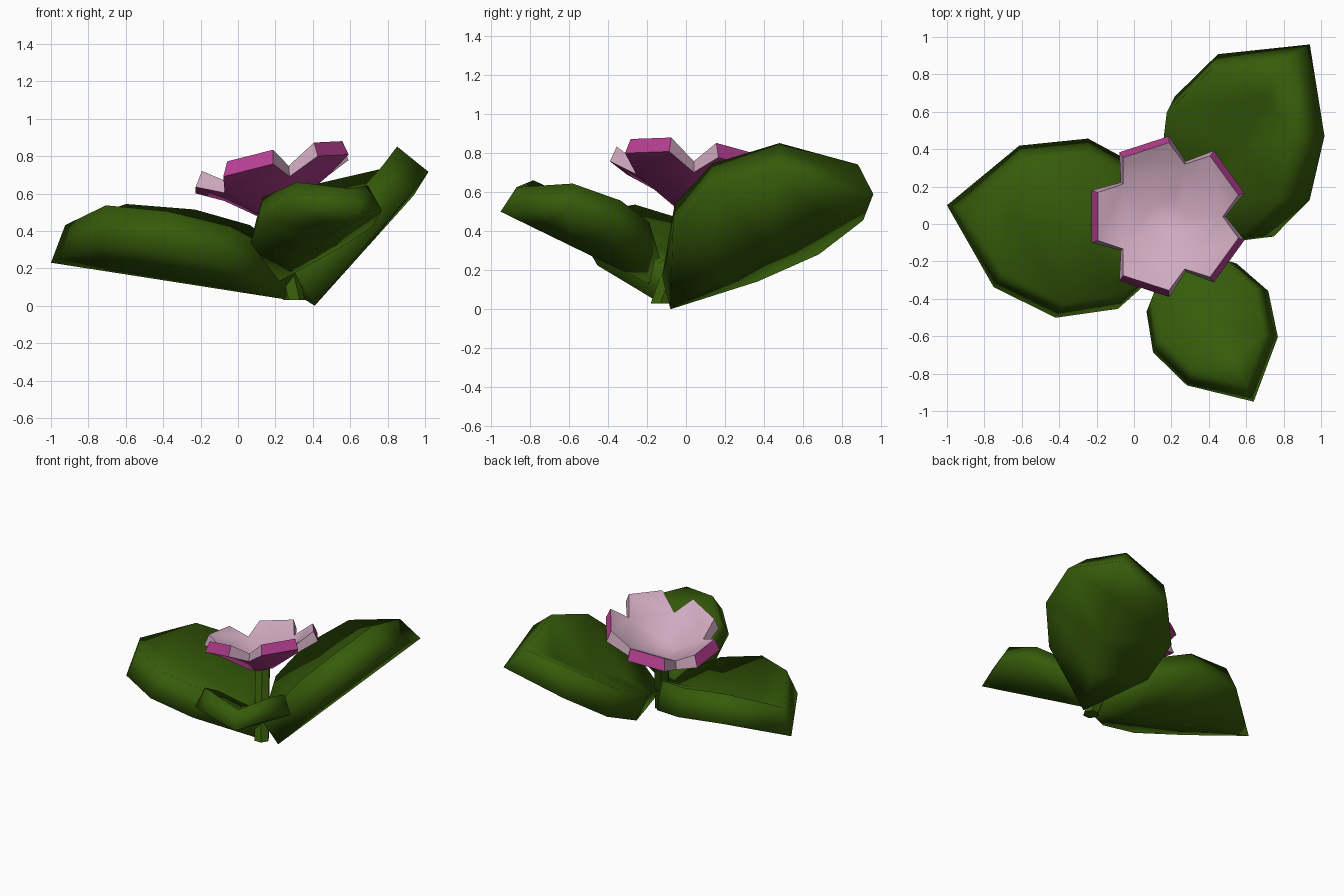
import bpy
import math
from mathutils import Vector

cube = bpy.data.objects.get("Cube")
if cube:
    bpy.data.objects.remove(cube)


def material(name, color):
    mat = bpy.data.materials.new(name)
    mat.use_nodes = True
    mat.diffuse_color = (*color, 1)
    mat.node_tree.nodes["Principled BSDF"].inputs["Base Color"].default_value = (*color, 1)
    return mat


green = material("leaf_green", (0.037, 0.105, 0.003))
magenta = material("petal_magenta", (0.48, 0.05, 0.29))
pink = material("petal_pink", (0.63, 0.4, 0.53))


def build(name, verts, faces, mats, indices=None, angle=180):
    mesh = bpy.data.meshes.new(name)
    mesh.from_pydata(verts, [], faces)
    for mat in mats:
        mesh.materials.append(mat)
    if indices:
        mesh.polygons.foreach_set("material_index", indices)
    obj = bpy.data.objects.new(name, mesh)
    bpy.context.collection.objects.link(obj)
    bpy.ops.object.select_all(action="DESELECT")
    bpy.context.view_layer.objects.active = obj
    obj.select_set(True)
    bpy.ops.object.mode_set(mode="EDIT")
    bpy.ops.mesh.select_all(action="SELECT")
    bpy.ops.mesh.normals_make_consistent(inside=False)
    bpy.ops.object.mode_set(mode="OBJECT")
    bpy.ops.object.shade_smooth_by_angle(angle=math.radians(angle))
    return obj


# Leaves: thick folded blades; each station is (along, half width, edge lift)
STATIONS = [(0.25, 0.29, 0.115), (0.5, 0.37, 0.14), (0.77, 0.292, 0.122)]
THICK = 0.16


def leaf(name, base, tip, side):
    base, tip = Vector(base), Vector(tip)
    length = (tip - base).length
    axis = (tip - base).normalized()
    side = Vector(side)
    side = (side - axis * side.dot(axis)).normalized()
    up = axis.cross(side)
    if up.z < 0:
        up.negate()

    verts = []

    def add(t, w, h):
        verts.append(base + (axis * t + side * w + up * h) * length)

    # Lower and upper skins share one layout: base, tip, then left/keel/right rows
    for lift in (0, THICK):
        add(0, 0, lift)
        add(1 - lift * 0.22, 0, lift)
        for t, w, h in STATIONS:
            add(t, -w + lift * 0.4, h + lift * 0.95)
            add(t, 0, lift)
            add(t, w - lift * 0.4, h + lift * 0.95)
    skin = [(0, 2, 3), (0, 3, 4), (1, 8, 9), (1, 9, 10)]
    for row in (2, 5):
        skin += [(row, row + 1, row + 4, row + 3), (row + 1, row + 2, row + 5, row + 4)]
    count = len(verts) // 2
    faces = skin + [tuple(i + count for i in face) for face in skin]
    rim = [0, 2, 5, 8, 1, 10, 7, 4]
    for a, b in zip(rim, rim[1:] + rim[:1]):
        faces.append((a, b, b + count, a + count))
    return build(name, verts, faces, [green])


leaf("right_leaf", (0.28, -0.13, 0.03), (-1, 0.1, 0.23), (0.13, 0.75, 0.01))
leaf("back_leaf", (0.41, -0.08, 0), (0.94, 0.96, 0.59), (0.76, -0.49, 0.37))
leaf("front_leaf", (0.22, -0.19, 0.13), (0.64, -0.95, 0.5), (0.62, 0.31, -0.02))

# Stem: slanted six-sided rod
foot, head = Vector((0.3, -0.13, 0.03)), Vector((0.19, 0.04, 0.53))
ring = [Vector((math.cos(a), math.sin(a), 0)) * 0.058
        for a in (math.tau * i / 6 for i in range(6))]
stem_faces = [(i, (i + 1) % 6, (i + 1) % 6 + 6, i + 6) for i in range(6)]
stem_faces += [tuple(range(6)), tuple(range(6, 12))]
build("stem", [foot + p for p in ring] + [head + p for p in ring], stem_faces, [green], angle=30)

# Blossom: tilted five-petal cup with a pink lining and magenta shell
CENTER = Vector((0.18, 0.04, 0))
verts, faces, indices = [], [], []


def ring_point(radius, degrees, height):
    a = math.radians(degrees)
    x, y = radius * math.cos(a), radius * math.sin(a)
    verts.append(CENTER + Vector((x, y, height + 0.215 * x - 0.12 * y)))


def cup(floor, notch, tip):
    for i in range(5):
        mid = 36 + 72 * i
        ring_point(0.1, mid - 36, floor)
        ring_point(notch[0], mid - 36, notch[1])
        ring_point(tip[0], mid - 19, tip[1])
        ring_point(tip[0], mid + 19, tip[1])


cup(0.585, (0.295, 0.695), (0.395, 0.785))
cup(0.505, (0.31, 0.635), (0.43, 0.705))
for shell, start in enumerate((0, 20)):
    faces.append(tuple(start + 4 * i for i in range(5)))
    indices.append(shell)
    for i in range(5):
        a, b = start + 4 * i, start + 4 * ((i + 1) % 5)
        faces += [(a, a + 1, b + 1, b), (a + 1, a + 2, a + 3, b + 1)]
        indices += [shell, shell]
# Petal ends are magenta, the notch sides between petals are pink
for i in range(5):
    a, b = 4 * i + 1, 4 * ((i + 1) % 5) + 1
    for p, q, color in ((a, a + 1, 0), (a + 1, a + 2, 1), (a + 2, b, 0)):
        faces.append((p, q, q + 20, p + 20))
        indices.append(color)
build("blossom", verts, faces, [pink, magenta], indices, angle=60)
